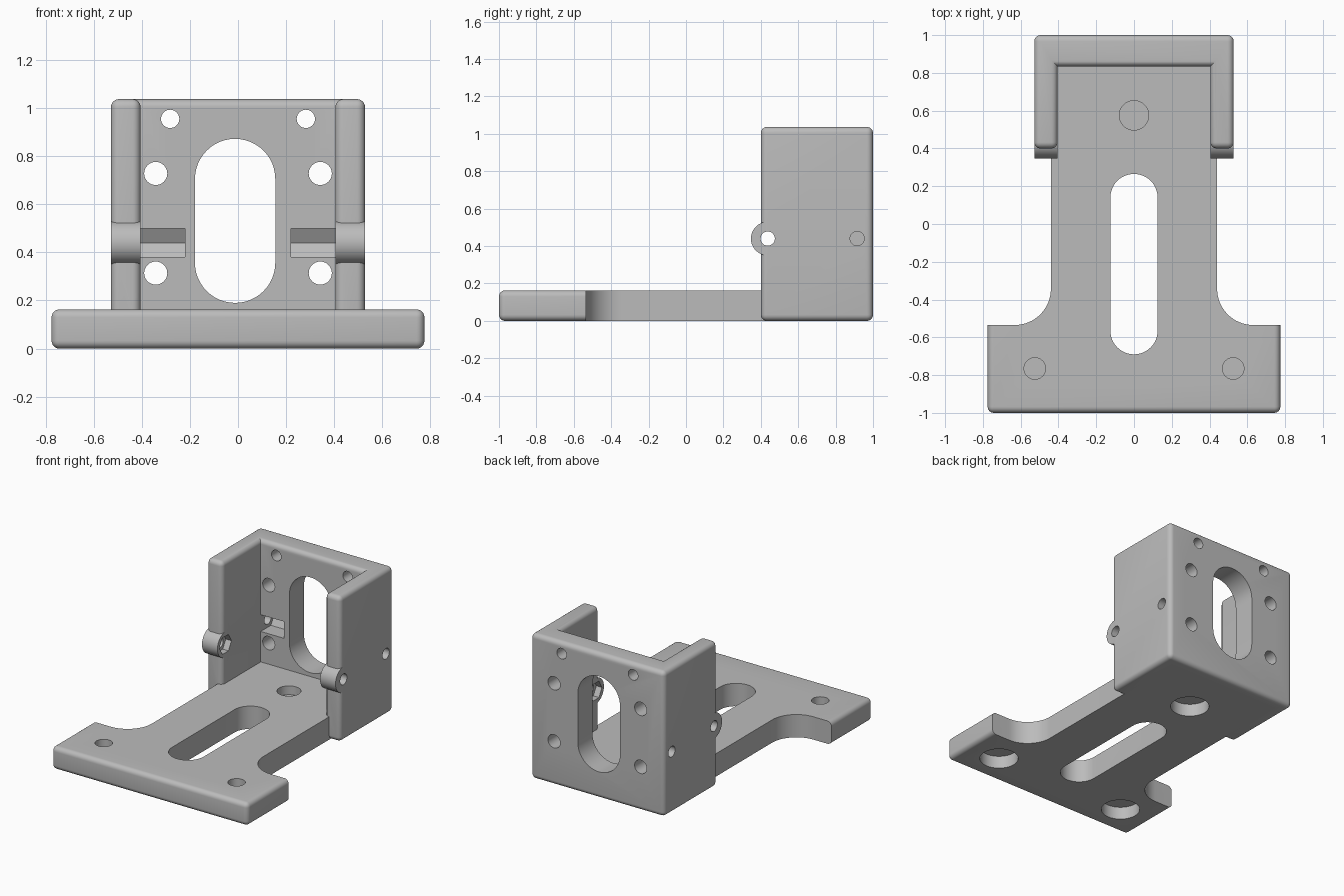
import bpy, bmesh, math
from mathutils import Matrix

if "Cube" in bpy.data.objects:
    bpy.data.objects.remove(bpy.data.objects["Cube"])

grey = bpy.data.materials.new("plain grey")
grey.use_nodes = True
colour = (0.5, 0.5, 0.5, 1)
grey.diffuse_color = colour
grey.node_tree.nodes["Principled BSDF"].inputs["Base Color"].default_value = colour

# Local (u, v, depth) to world, for prisms extruded along each axis
AXES = {
    "x": Matrix(((0, 0, 1), (1, 0, 0), (0, 1, 0))).to_4x4(),   # u = y, v = z
    "y": Matrix(((1, 0, 0), (0, 0, 1), (0, 1, 0))).to_4x4(),   # u = x, v = z
    "z": Matrix.Identity(4),                                   # u = x, v = y
}


def prism(name, profile, axis, start, end, rounded=None, radius=0.033):
    """Extrude a profile along an axis; round the edges chosen by a rule."""
    bm = bmesh.new()
    face = bm.faces.new([bm.verts.new((u, v, start)) for u, v in profile])
    top = bmesh.ops.extrude_face_region(bm, geom=[face])["geom"]
    for v in top:
        if isinstance(v, bmesh.types.BMVert):
            v.co.z = end
    bm.transform(AXES[axis])
    bmesh.ops.recalc_face_normals(bm, faces=bm.faces)
    if rounded:
        edges = [e for e in bm.edges if rounded(e.verts[0].co, e.verts[1].co)]
        bmesh.ops.bevel(bm, geom=edges, offset=radius, segments=6,
                        profile=0.5, affect='EDGES', clamp_overlap=True)
    mesh = bpy.data.meshes.new(name)
    bm.to_mesh(mesh)
    bm.free()
    mesh.materials.append(grey)
    ob = bpy.data.objects.new(name, mesh)
    bpy.context.collection.objects.link(ob)
    return ob


def arc(cu, cv, r, a0, a1, n):
    steps = [math.radians(a0 + (a1 - a0) * i / n) for i in range(n + 1)]
    return [(cu + r * math.cos(a), cv + r * math.sin(a)) for a in steps]


def circle(cu, cv, r, n=40):
    return arc(cu, cv, r, 0, 360, n)[:-1]


def slot(cu, low, high, r):
    return arc(cu, high - r, r, 0, 180, 24) + arc(cu, low + r, r, 180, 360, 24)


def combine(target, tool, operation):
    mod = target.modifiers.new("combine", 'BOOLEAN')
    mod.operation, mod.solver, mod.object = operation, 'EXACT', tool
    bpy.context.view_layer.objects.active = target
    bpy.ops.object.modifier_apply(modifier=mod.name)
    bpy.data.objects.remove(tool)


def cut(target, *shape):
    combine(target, prism("cutter", *shape), 'DIFFERENCE')


# Base plate: wide front bar, concave fillets, narrow stem
THICK = 0.163
right = [(0.775, -1), (0.775, -0.535)] + arc(0.632, -0.343, 0.192, 270, 180, 16) + [(0.44, 0.92)]
outline = right + [(-x, y) for x, y in reversed(right)]


def bar_edge(a, b):
    on_front = a.y < -0.99 and b.y < -0.99
    on_side = abs(a.x) > 0.77 and abs(b.x) > 0.77 and a.x * b.x > 0 and abs(a.y - b.y) > 0.1
    return on_front or on_side


bracket = prism("mounting_bracket", outline, "z", 0, THICK, bar_edge)

# Upright U-shaped housing, rounded outside but crisp at the inner corners
IN, OUT, FRONT, WEB, TALL = 0.405, 0.528, 0.4, 0.835, 1.037
half = [(OUT, 1), (OUT, FRONT), (IN, FRONT), (IN, WEB)]
u_shape = half + [(-x, y) for x, y in reversed(half)]


def inner(p):
    return abs(p.x) < IN + 0.01


def housing_edge(a, b):
    inner_corner = inner(a) and inner(b) and a.y > 0.8 and b.y > 0.8 and abs(a.z - b.z) > 0.1
    inner_floor = inner(a) and inner(b) and a.z < 0.01 and b.z < 0.01
    return not (inner_corner or inner_floor)


housing = prism("housing", u_shape, "z", 0, TALL, housing_edge)
combine(bracket, housing, 'UNION')

# Ears on the front edges of both side walls
EAR_Y, NUT_Y, BOLT_Z = 0.437, 0.915, 0.44
for s in (-1, 1):
    ear = prism("ear", circle(EAR_Y, BOLT_Z, 0.09, 48), "x", s * (IN + 0.0005), s * (OUT - 0.0005))
    combine(bracket, ear, 'UNION')

# Long slots in the base and the back wall
cut(bracket, slot(0, -0.69, 0.265, 0.125), "z", -0.1, 0.3)
cut(bracket, slot(-0.012, 0.19, 0.872, 0.167), "y", 0.7, 1.1)

# Base screw holes: top bore and wide lower recess with a thin web between
for x, y, r in ((0, 0.575, 0.078), (-0.525, -0.765, 0.057), (0.525, -0.765, 0.057)):
    cut(bracket, circle(x, y, r), "z", 0.1, 0.3)
    cut(bracket, circle(x, y, 0.127), "z", -0.1, 0.09)

for s in (-1, 1):
    # Back wall screw holes
    for x, z, r in ((0.282, 0.955, 0.038), (0.342, 0.728, 0.048), (0.342, 0.314, 0.048)):
        cut(bracket, circle(s * x, z, r), "y", 0.7, 1.1)
    # Cross bolt holes through the side walls
    for y in (EAR_Y, NUT_Y):
        cut(bracket, circle(y, BOLT_Z, 0.038), "x", s * 0.3, s * 0.6)
    # Hexagonal nut seats in the ears
    cut(bracket, circle(EAR_Y, BOLT_Z, 0.068, 6), "x", s * 0.35, s * 0.45)
    # Nut grooves in the back wall, open towards the front
    hexagon = circle(NUT_Y, BOLT_Z, 0.069, 6)
    groove = [(0.8 if y < NUT_Y else y, z) for y, z in hexagon if y > NUT_Y - 0.05]
    cut(bracket, groove, "x", s * 0.22, s * IN)

bpy.ops.object.select_all(action='DESELECT')
bracket.select_set(True)
bpy.context.view_layer.objects.active = bracket
bpy.ops.object.shade_smooth_by_angle(angle=math.radians(30))
